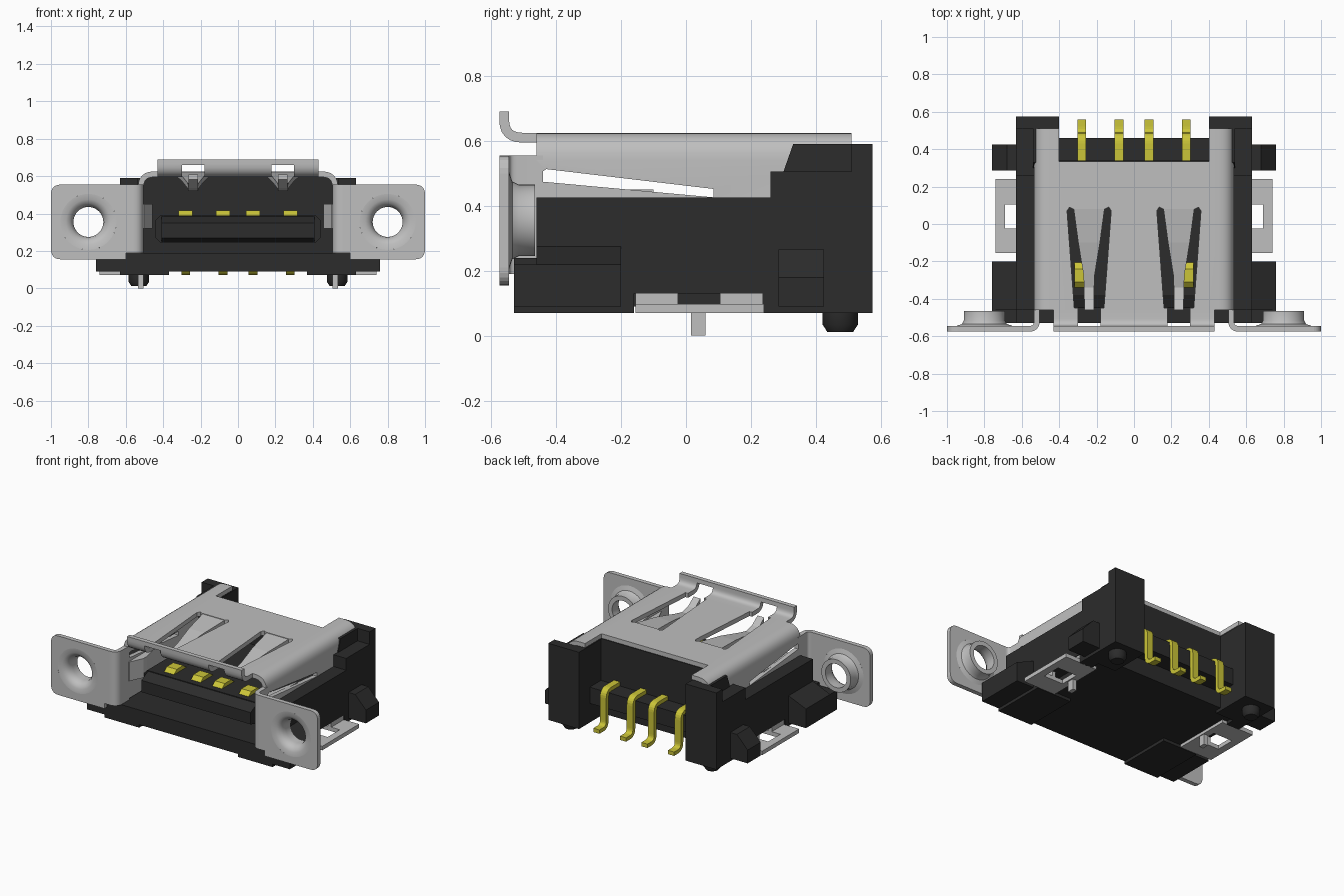
import bpy, bmesh, math
from mathutils import Vector

if "Cube" in bpy.data.objects:
    bpy.data.objects.remove(bpy.data.objects["Cube"])


def material(name, color, metallic=0.0):
    m = bpy.data.materials.new(name)
    m.use_nodes = True
    m.diffuse_color = (*color, 1)
    m.node_tree.nodes["Principled BSDF"].inputs["Base Color"].default_value = (*color, 1)
    return m


STEEL = material("light grey steel", (.52, .52, .52))
BLACK = material("black plastic", (.025, .025, .025))
GOLD = material("yellow contact", (.6, .56, .04))


def finish(name, bm, mat, mirror=False, smooth=False):
    bmesh.ops.recalc_face_normals(bm, faces=bm.faces)
    me = bpy.data.meshes.new(name)
    bm.to_mesh(me)
    bm.free()
    ob = bpy.data.objects.new(name, me)
    bpy.context.collection.objects.link(ob)
    if mat:
        me.materials.append(mat)
    if smooth:
        bpy.ops.object.select_all(action='DESELECT')
        ob.select_set(True)
        bpy.context.view_layer.objects.active = ob
        bpy.ops.object.shade_smooth_by_angle(angle=math.radians(35))
    if mirror:
        mod = ob.modifiers.new("mirror", 'MIRROR')
        mod.use_clip = False
        mod.use_mirror_merge = False
    return ob


def prism(name, pts, axis, lo, hi, mat, mirror=False, smooth=False):
    """Extrude a closed 2D outline along an axis."""
    place = {'x': lambda a, b, t: (t, a, b), 'y': lambda a, b, t: (a, t, b),
             'z': lambda a, b, t: (a, b, t)}[axis]
    bm = bmesh.new()
    rings = [[bm.verts.new(place(a, b, t)) for a, b in pts] for t in (lo, hi)]
    n = len(pts)
    for r in rings:
        bm.faces.new(r)
    for i in range(n):
        j = (i + 1) % n
        bm.faces.new((rings[0][i], rings[0][j], rings[1][j], rings[1][i]))
    return finish(name, bm, mat, mirror, smooth)


def rect(a0, a1, b0, b1):
    return [(a0, b0), (a1, b0), (a1, b1), (a0, b1)]


def box(name, x0, x1, y0, y1, z0, z1, mat, mirror=False):
    return prism(name, rect(x0, x1, y0, y1), 'z', z0, z1, mat, mirror)


def fillet(pts, r, closed=False, steps=6):
    """Round the corners of a 2D path."""
    out, n = [], len(pts)
    for i, p in enumerate(pts):
        if not closed and i in (0, n - 1):
            out.append(tuple(p))
            continue
        p, a, b = Vector(p), Vector(pts[i - 1]), Vector(pts[(i + 1) % n])
        s, e = p + (a - p).normalized() * r, p + (b - p).normalized() * r
        for k in range(steps + 1):
            t = k / steps
            out.append(tuple(s * (1 - t) ** 2 + p * 2 * t * (1 - t) + e * t * t))
    return out


def strip(path, thick):
    """Outline of a bent sheet following an open path."""
    pts = [Vector(p) for p in path]
    left, right = [], []
    for i, p in enumerate(pts):
        d1 = (p - pts[i - 1]).normalized() if i else None
        d2 = (pts[i + 1] - p).normalized() if i < len(pts) - 1 else None
        d = ((d1 or d2) + (d2 or d1)).normalized()
        off = Vector((-d.y, d.x)) * thick / 2 / max(.5, d.dot(d1 or d2))
        left.append(tuple(p + off))
        right.append(tuple(p - off))
    return left + right[::-1]


def lathe(name, profile, center, axis, mat, mirror=False, n=32):
    """Revolve a closed (radius, distance) profile around an axis."""
    bm = bmesh.new()
    rings = []
    for i in range(n):
        c, s = math.cos(math.tau * i / n), math.sin(math.tau * i / n)
        rings.append([bm.verts.new((center[0] + r * c, h, center[1] + r * s) if axis == 'y'
                                   else (center[0] + r * c, center[1] + r * s, h))
                      for r, h in profile])
    m = len(profile)
    for i in range(n):
        a, b = rings[i], rings[(i + 1) % n]
        for k in range(m):
            j = (k + 1) % m
            bm.faces.new((a[k], a[j], b[j], b[k]))
    bmesh.ops.remove_doubles(bm, verts=bm.verts, dist=1e-5)
    return finish(name, bm, mat, mirror, True)


def cut(ob, cutter):
    cutter.hide_render = True
    cutter.hide_set(True)
    mod = ob.modifiers.new("cut", 'BOOLEAN')
    mod.operation, mod.solver, mod.object = 'DIFFERENCE', 'EXACT', cutter


# Plastic housing
box("housing_floor", -.54, .54, -.53, .34, .09, .19, BLACK)
box("housing_back_wall", -.505, .505, .3, .34, .09, .595, BLACK)
box("contact_ledge", -.4, .4, .33, .46, .2, .31, BLACK)
prism("housing_side_wall", [(-.53, .07), (-.53, .24), (-.46, .24), (-.46, .425), (.26, .425),
                            (.26, .505), (.51, .505), (.51, .59), (.575, .59), (.575, .07),
                            (.235, .07), (.235, .13), (-.16, .13), (-.16, .07)],
      'x', .535, .63, BLACK, True)
prism("rear_post", [(.3, .07), (.3, .505), (.33, .59), (.575, .59), (.575, .07)],
      'x', .4, .54, BLACK, True)
box("floor_skid", .37, .54, -.53, -.16, .07, .095, BLACK, True)
prism("front_flange", [(.6, .09), (.76, .09), (.76, .22), (.63, .275), (.6, .275)],
      'y', -.46, -.2, BLACK, True)
box("front_flange_step", .62, .76, -.53, -.46, .09, .22, BLACK, True)
prism("rear_nub", [(.6, .09), (.76, .09), (.76, .18), (.68, .265), (.6, .265)],
      'y', .285, .425, BLACK, True)
lathe("locating_peg", [(0, .012), (.04, .012), (.055, .035), (.055, .08), (0, .08)],
      (.53, .475), 'z', BLACK, True)

# Tongue with chamfered nose
prism("tongue", [(-.44, .27), (-.44, .365), (-.415, .39), (.415, .39), (.44, .365),
                 (.44, .27), (.415, .245), (-.415, .245)], 'y', -.38, .31, BLACK)
prism("tongue_nose", [(-.45, .27), (-.38, .25), (-.38, .385), (-.45, .35)],
      'x', -.41, .41, BLACK)

# Four contacts: raised pads on the tongue and bent rear legs
leg = strip(fillet([(.33, .325), (.475, .325), (.475, .083), (.56, .083)], .045), .026)
for i, x in enumerate((-.28, -.08, .08, .28), 1):
    prism(f"contact_leg_{i}", leg, 'x', x - .023, x + .023, GOLD)
    prism(f"contact_pad_{i}", [(-.35, .38), (-.31, .415), (-.24, .415), (-.2, .385)],
          'x', x - .037, x + .037, GOLD)

# Steel shell, notched at the rear, with slits around the spring fingers
arch = fillet([(-.52, .2), (-.52, .61), (.52, .61), (.52, .2)], .07)
shell = prism("shell", strip(arch, .03), 'y', -.46, .51, STEEL, smooth=True)
cut(shell, box("rear_notch_cutter", -.4, .4, .335, .7, .5, .8, None))
cut(shell, prism("side_slit_cutter", [(-.45, .475), (-.45, .5), (-.43, .513), (.085, .452),
                                      (.085, .426)], 'x', -.7, .7, None))
lip_path = [(-.45, .61), (-.56, .61), (-.56, .69)]
lip = prism("front_lip", strip(fillet(lip_path, .055), .03), 'x', -.43, .43, STEEL, smooth=True)


def finger(name, cx):
    """Tapered spring finger dipping into the opening and curling up at its tip."""
    bm = bmesh.new()
    prev = None
    for y, z, w in ((.1, .61, .085), (-.1, .585, .058), (-.27, .55, .03),
                    (-.34, .535, .027), (-.4, .55, .026), (-.46, .595, .025)):
        ring = [bm.verts.new((cx + sx * w, y, z + sz * .014))
                for sx, sz in ((-1, -1), (1, -1), (1, 1), (-1, 1))]
        if prev:
            for k in range(4):
                bm.faces.new((prev[k], prev[k - 1], ring[k - 1], ring[k]))
        else:
            bm.faces.new(ring)
        prev = ring
    bm.faces.new(prev)
    finish(name, bm, STEEL)


for side, cx in (("right", -.24), ("left", .24)):
    # The V shaped cut leaves solid metal above the root of the finger
    slit = [(cx - .068, -.6), (cx + .068, -.6), (cx + .118, .07), (cx + .105, .09),
            (cx + .085, .08), (cx - .085, .08), (cx - .105, .09), (cx - .118, .07)]
    cut(shell, prism(f"{side}_slit_cutter", slit, 'z', .56, .66, None))
    cut(lip, box(f"{side}_lip_cutter", cx - .06, cx + .06, -.7, -.4, .55, .66, None))
    finger(f"{side}_top_finger", cx)

# Side springs bulging into the opening
prism("side_spring", [(.51, -.45), (.5, -.45), (.458, -.36), (.458, -.32), (.505, -.1), (.515, -.1)],
      'z', .32, .45, STEEL, True)

# Mounting ears with rounded outer corners and a drawn collar
ear_outline = ([(.56, .555), (.56, .19), (.6, .19), (.6, .155)]
               + fillet([(.6, .155), (1, .155), (1, .555), (.56, .555)], .055)[1:-1])
ear = prism("mounting_ear", ear_outline, 'y', -.575, -.545, STEEL)
cut(ear, lathe("ear_hole_cutter", [(0, -.7), (.15, -.7), (.15, -.4), (0, -.4)],
               (.8, .355), 'y', None))
ear.modifiers.new("mirror", 'MIRROR').use_mirror_merge = False
lathe("ear_collar", [(.15, -.575), (.12, -.572), (.098, -.56), (.085, -.54), (.08, -.515),
                     (.08, -.465), (.11, -.465), (.11, -.515), (.12, -.535), (.15, -.545)],
      (.8, .355), 'y', STEEL, True, 40)
neck = fillet([(.57, -.56), (.52, -.56), (.52, -.44)], .04)
prism("ear_neck", strip(neck, .03), 'z', .19, .555, STEEL, True, True)

# Solder tabs with a window and a bent down pin
tab = box("solder_tab", .5, .74, -.155, .24, .07, .097, STEEL)
cut(tab, box("tab_window_cutter", .545, .69, -.025, .105, 0, .2, None))
tab.modifiers.new("mirror", 'MIRROR').use_mirror_merge = False
box("ground_pin", .505, .535, .015, .06, 0, .1, STEEL, True)
for part, y in (("front", -.1), ("rear", .16)):
    box(f"{part}_tab_riser", .6, .626, y - .055, y + .075, .09, .131, STEEL, True)
